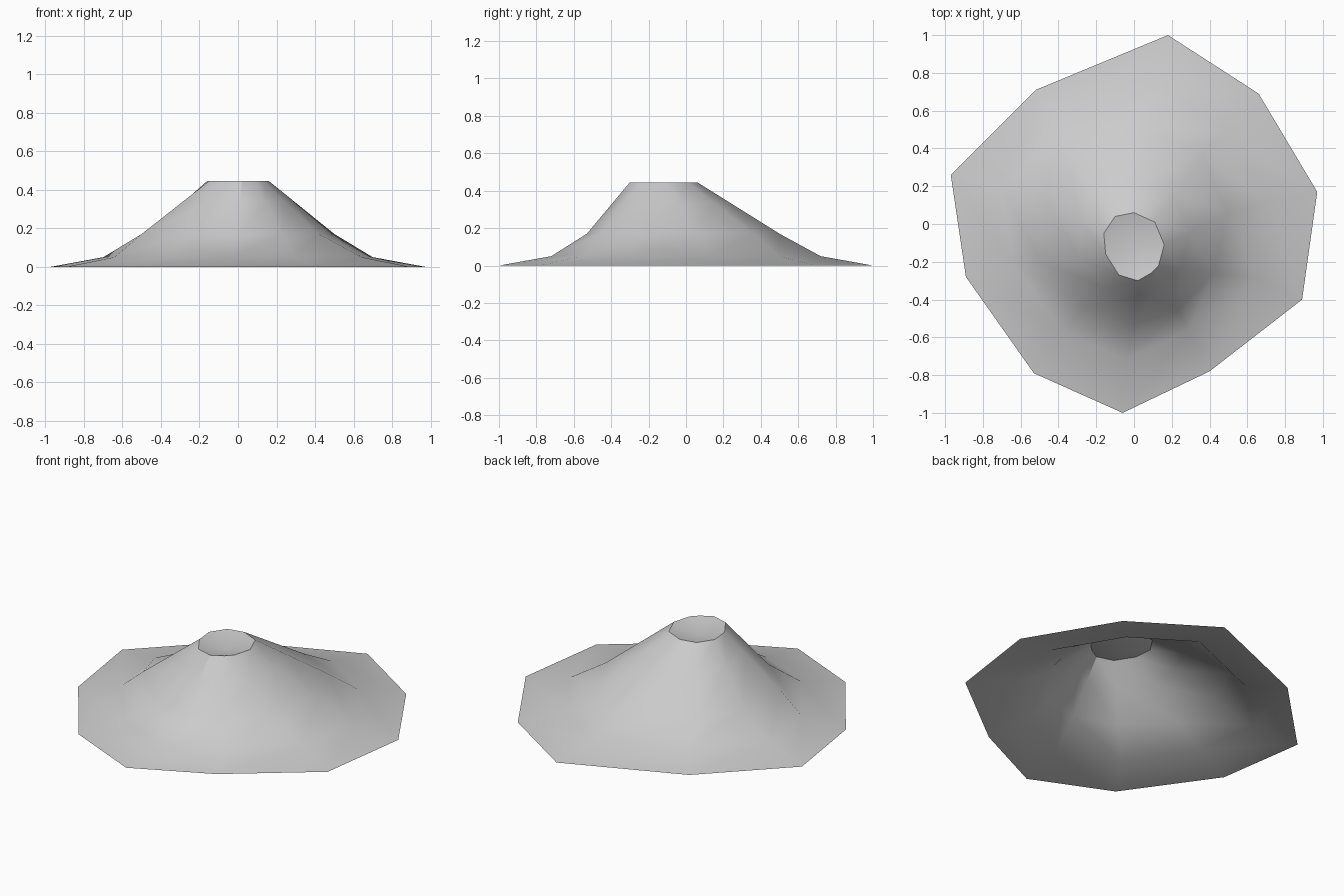
import bpy
import bmesh
import math
from mathutils import Vector

default_cube = bpy.data.objects.get("Cube")
if default_cube:
    bpy.data.objects.remove(default_cube, do_unlink=True)

# Single stone material
stone = bpy.data.materials.new("light_grey_stone")
stone.use_nodes = True
colour = (0.6, 0.6, 0.6, 1)
stone.diffuse_color = colour
stone.node_tree.nodes["Principled BSDF"].inputs["Base Color"].default_value = colour

# Irregular ten-sided outlines, all starting at the back and running clockwise
foot_outline = [(.18, 1), (.66, .69), (.97, .17), (.89, -.4), (.4, -.78),
                (-.06, -1), (-.53, -.79), (-.89, -.28), (-.97, .26), (-.52, .71)]
slope_outline = [(.09, .5), (.36, .36), (.5, .06), (.42, -.26), (.23, -.46),
                 (0, -.53), (-.25, -.44), (-.5, -.2), (-.47, .12), (-.36, .4)]
rim_outline = [(0, .06), (.11, .01), (.16, -.11), (.13, -.22), (.09, -.26),
               (.02, -.3), (-.08, -.27), (-.15, -.16), (-.16, -.05), (-.1, .04)]


def ring_at(outline, height):
    return [Vector((x, y, height)) for x, y in outline]


def blend(ring_a, ring_b, amount):
    return [a.lerp(b, amount) for a, b in zip(ring_a, ring_b)]


def scaled(outline, factor):
    return [(x * factor, y * factor) for x, y in outline]


def add_ring(bm, points):
    return [bm.verts.new(p) for p in points]


def bridge(bm, lower, upper):
    count = len(lower)
    for i in range(count):
        j = (i + 1) % count
        bm.faces.new((lower[j], lower[i], upper[i], upper[j]))


def make_object(name, bm):
    mesh = bpy.data.meshes.new(name)
    bm.to_mesh(mesh)
    bm.free()
    mesh.materials.append(stone)
    obj = bpy.data.objects.new(name, mesh)
    bpy.context.collection.objects.link(obj)
    bpy.ops.object.select_all(action="DESELECT")
    obj.select_set(True)
    bpy.context.view_layer.objects.active = obj
    bpy.ops.object.shade_smooth_by_angle(angle=math.radians(30))
    return obj


# Open-bottomed hill: flat skirt, steep slope and narrow rim
foot = ring_at(foot_outline, 0)
skirt = ring_at(scaled(foot_outline, .72), .05)
slope = ring_at(slope_outline, .17)
rim = ring_at(rim_outline, .445)
shoulder = blend(rim, slope, .4)

hill = bmesh.new()
rings = [add_ring(hill, r) for r in (foot, skirt, slope, shoulder, rim)]
for lower, upper in zip(rings, rings[1:]):
    bridge(hill, lower, upper)
make_object("hill_slope", hill)

# Shallow crater floor inside the rim
crater = bmesh.new()
edge = add_ring(crater, rim)
centre = crater.verts.new(sum(rim, Vector()) / len(rim) - Vector((0, 0, .04)))
for i, vert in enumerate(edge):
    crater.faces.new((edge[(i + 1) % len(edge)], vert, centre))
make_object("crater_floor", crater)
